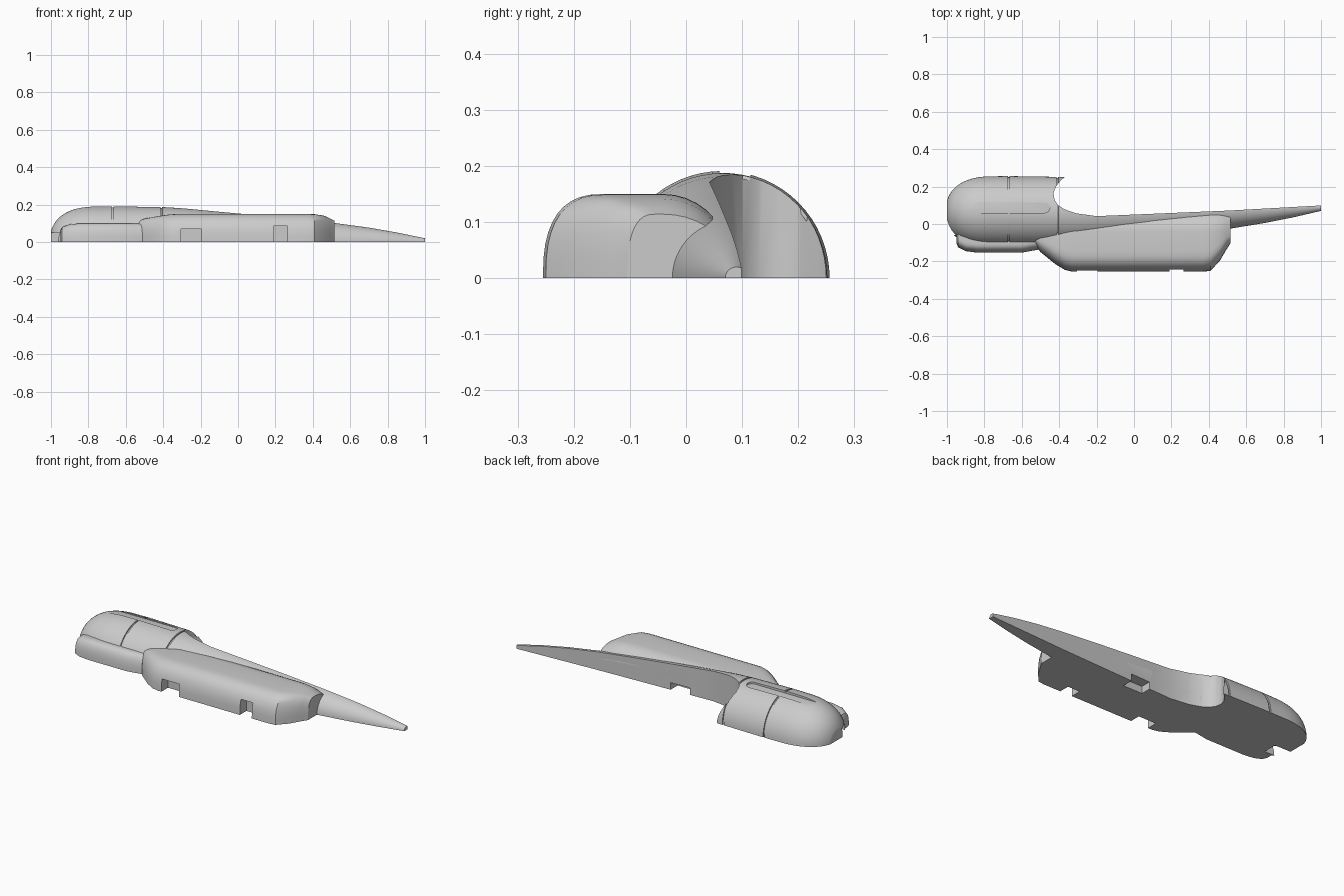
import bpy, bmesh, math

if "Cube" in bpy.data.objects:
    bpy.data.objects.remove(bpy.data.objects["Cube"], do_unlink=True)

grey = bpy.data.materials.new("plain_grey")
grey.use_nodes = True
grey.diffuse_color = (0.6, 0.6, 0.6, 1)
grey.node_tree.nodes["Principled BSDF"].inputs["Base Color"].default_value = (0.6, 0.6, 0.6, 1)


def loft(name, rings):
    """Skin closed rings of equal length and cap both ends."""
    bm = bmesh.new()
    loops = [[bm.verts.new(p) for p in ring] for ring in rings]
    n = len(loops[0])
    for a, b in zip(loops, loops[1:]):
        for i in range(n):
            j = (i + 1) % n
            bm.faces.new((a[i], a[j], b[j], b[i]))
    bm.faces.new(loops[0])
    bm.faces.new(loops[-1])
    bmesh.ops.recalc_face_normals(bm, faces=bm.faces)
    mesh = bpy.data.meshes.new(name)
    bm.to_mesh(mesh)
    bm.free()
    ob = bpy.data.objects.new(name, mesh)
    bpy.context.collection.objects.link(ob)
    mesh.materials.append(grey)
    return ob


def prism(name, outline, z0, z1):
    return loft(name, [[(x, y, z) for x, y in outline] for z in (z0, z1)])


def box(name, x0, x1, y0, y1, z1):
    return prism(name, [(x0, y0), (x1, y0), (x1, y1), (x0, y1)], -0.05, z1)


def cut(ob, cutters):
    for c in cutters:
        c.hide_render = True
        mod = ob.modifiers.new(c.name, 'BOOLEAN')
        mod.operation = 'DIFFERENCE'
        mod.solver = 'EXACT'
        mod.object = c


def finish(ob):
    """Apply the cuts and shade smooth with sharp edges."""
    bpy.ops.object.select_all(action='DESELECT')
    ob.select_set(True)
    bpy.context.view_layer.objects.active = ob
    for m in list(ob.modifiers):
        bpy.ops.object.modifier_apply(modifier=m.name)
    bpy.ops.object.shade_smooth_by_angle(angle=math.radians(32))


def half_round(x, yc, r, n=32):
    return [(x, yc - r * math.cos(math.pi * i / n), r * math.sin(math.pi * i / n)) for i in range(n + 1)]


def hump(x, front, rise, top_back, back, h, power=2.6, n=10):
    """Flat-topped section: squarish front shoulder, round back shoulder."""
    pts = []
    for i in range(n + 1):
        a = math.pi / 2 * i / n
        c, s = math.cos(a), math.sin(a)
        pts.append((x, front + rise * (1 - c ** (2 / power)), h * s ** (2 / power)))
    for i in range(n + 1):
        a = math.pi / 2 * i / n
        pts.append((x, top_back + (back - top_back) * math.sin(a), h * max(0, math.cos(a))))
    return pts


# Fuselage: blunt nose, pod, long taper to the tail tip
stations = []
for i in range(15):
    t = 0.975 * math.cos(math.pi / 2 * i / 14)
    stations.append((-0.75 - 0.25 * t / 0.975, 0.19 * (1 - t ** 2.4) ** (1 / 2.4)))


def groove(x, r):
    return [(x - 0.005, r), (x - 0.004, r - 0.006), (x + 0.004, r - 0.006), (x + 0.005, r)]


stations += groove(-0.67, 0.191) + groove(-0.41, 0.187)
stations += [(-0.3, 0.181), (-0.2, 0.173), (-0.08, 0.161), (0.05, 0.149), (0.28, 0.127),
             (0.51, 0.103), (0.7, 0.077), (0.85, 0.051), (1, 0.02)]
fuselage = loft("fuselage", [half_round(x, 0.065 + 0.025 * max(0, x), r) for x, r in stations])

# Side body: x, front edge, shoulder width, height
sides = [(-0.53, -0.115, 0.05, 0.112), (-0.5, -0.15, 0.07, 0.125), (-0.42, -0.215, 0.1, 0.14),
         (-0.37, -0.245, 0.11, 0.147), (-0.33, -0.255, 0.11, 0.15), (0.37, -0.255, 0.11, 0.15),
         (0.41, -0.25, 0.11, 0.149), (0.46, -0.195, 0.09, 0.141), (0.495, -0.135, 0.07, 0.125),
         (0.515, -0.105, 0.05, 0.114)]
side_body = loft("side_body", [hump(x, f, w, -0.04, 0.09, h) for x, f, w, h in sides])

# Chin fairing beside the pod
chin = loft("chin_fairing", [hump(x, f, 0.05, 0, 0.05, h) for x, f, h in
            [(-0.95, -0.1, 0.06), (-0.94, -0.125, 0.08), (-0.9, -0.145, 0.095),
             (-0.84, -0.153, 0.1), (-0.6, -0.153, 0.1), (-0.5, -0.135, 0.098)]])

# Vertical scooped wall along the back
scoop = [(-0.35, 0.5), (-0.355, 0.262), (-0.39, 0.235), (-0.418, 0.2), (-0.43, 0.165), (-0.425, 0.13),
         (-0.405, 0.1), (-0.37, 0.078), (-0.31, 0.057), (-0.2, 0.042), (0.51, 0.072), (1.05, 0.102), (1.05, 0.5)]
back_wall = prism("back_wall_cutter", scoop, -0.1, 0.4)

# Long rounded recess on top of the pod
slot = []
for cx, start in ((-0.4775, -90), (-0.8925, 90)):
    for i in range(13):
        a = math.radians(start + 15 * i)
        slot.append((cx + 0.0275 * math.cos(a), 0.0875 + 0.0275 * math.sin(a)))
top_slot = prism("top_slot_cutter", slot, 0.178, 0.3)

# Locating notches on the underside
notch_a = box("front_notch_a_cutter", -0.305, -0.195, -0.3, -0.195, 0.07)
notch_b = box("front_notch_b_cutter", 0.19, 0.265, -0.3, -0.195, 0.085)
notch_c = box("back_notch_cutter", -0.06, 0.06, -0.01, 0.2, 0.04)
nose_notch = box("nose_notch_cutter", -1.1, -0.9, -0.06, 0.02, 0.05)

cut(fuselage, [back_wall, top_slot, notch_c, nose_notch])
cut(side_body, [back_wall, notch_a, notch_b, notch_c])
cut(chin, [nose_notch])
for ob in (fuselage, side_body, chin):
    finish(ob)
for c in (back_wall, top_slot, notch_a, notch_b, notch_c, nose_notch):
    bpy.data.objects.remove(c, do_unlink=True)
